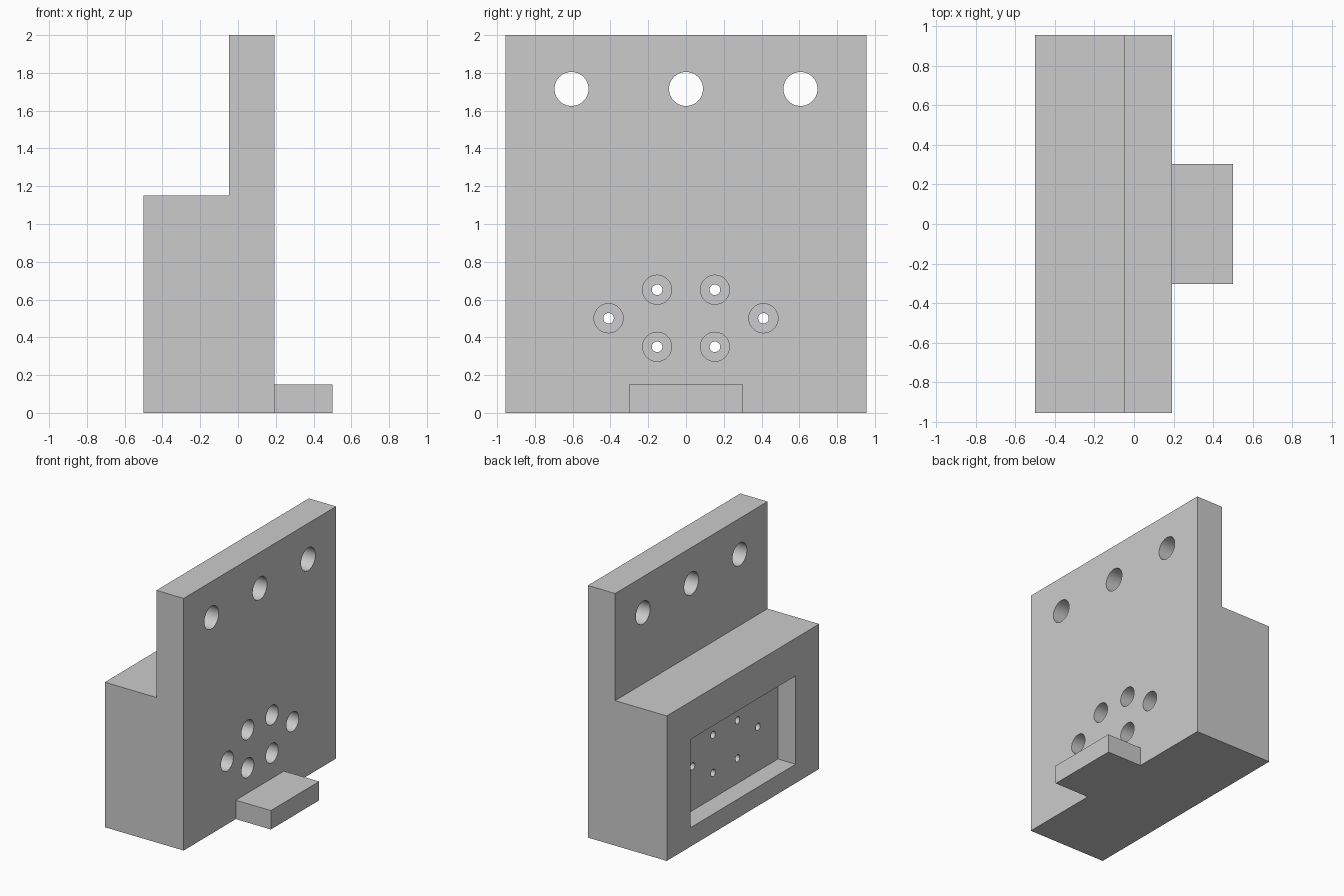
import bpy
import bmesh
import math
from mathutils import Matrix, Vector

cube = bpy.data.objects.get("Cube")
if cube:
    bpy.data.objects.remove(cube, do_unlink=True)

# Main dimensions
HALF_Y = 0.955
BACK, STEP, FACE, TAB_END = -0.5, -0.047, 0.192, 0.5
SHELF_Z, TOP_Z = 1.15, 2.0
POCKET_FLOOR = -0.345
BORE_FLOOR = -0.11

grey = bpy.data.materials.new("plain grey")
grey.use_nodes = True
grey.diffuse_color = (0.6, 0.6, 0.6, 1)
grey.node_tree.nodes["Principled BSDF"].inputs["Base Color"].default_value = (0.6, 0.6, 0.6, 1)


def make_object(name, bm):
    bmesh.ops.recalc_face_normals(bm, faces=bm.faces)
    mesh = bpy.data.meshes.new(name)
    bm.to_mesh(mesh)
    bm.free()
    mesh.materials.append(grey)
    obj = bpy.data.objects.new(name, mesh)
    bpy.context.collection.objects.link(obj)
    return obj


def box(name, low, high):
    low, high = Vector(low), Vector(high)
    bm = bmesh.new()
    bmesh.ops.create_cube(bm, size=1)
    bmesh.ops.scale(bm, vec=high - low, verts=bm.verts)
    bmesh.ops.translate(bm, vec=(low + high) / 2, verts=bm.verts)
    return make_object(name, bm)


def rods(name, centres, radius, x0, x1):
    """Cylinders along x at the given (y, z) centres."""
    bm = bmesh.new()
    for y, z in centres:
        place = Matrix.Translation(((x0 + x1) / 2, y, z)) @ Matrix.Rotation(math.pi / 2, 4, 'Y')
        bmesh.ops.create_cone(bm, cap_ends=True, segments=64, radius1=radius,
                              radius2=radius, depth=x1 - x0, matrix=place)
    return make_object(name, bm)


def combine(target, other, operation):
    other.hide_render = True
    mod = target.modifiers.new(other.name, 'BOOLEAN')
    mod.operation = operation
    mod.solver = 'EXACT'
    mod.object = other
    bpy.context.view_layer.objects.active = target
    bpy.ops.object.modifier_apply(modifier=mod.name)
    bpy.data.objects.remove(other, do_unlink=True)


# Stepped block: side profile extruded along y
profile = [(BACK, 0), (FACE, 0), (FACE, TOP_Z), (STEP, TOP_Z), (STEP, SHELF_Z), (BACK, SHELF_Z)]
bm = bmesh.new()
face = bm.faces.new([bm.verts.new((x, -HALF_Y, z)) for x, z in profile])
side = bmesh.ops.extrude_face_region(bm, geom=[face])["geom"]
bmesh.ops.translate(bm, vec=(0, 2 * HALF_Y, 0),
                    verts=[v for v in side if isinstance(v, bmesh.types.BMVert)])
block = make_object("mounting_block", bm)

# Locating tab at the foot
combine(block, box("foot_tab", (FACE - 0.05, -0.302, 0), (TAB_END, 0.302, 0.15)), 'UNION')

# Rectangular pocket in the back face
combine(block, box("pocket_cutter", (BACK - 0.1, -0.66, 0.15), (POCKET_FLOOR, 0.66, 0.85)), 'DIFFERENCE')

# Three through holes along the top
top_holes = [(y, 1.715) for y in (-0.606, 0, 0.606)]
combine(block, rods("top_hole_cutter", top_holes, 0.09, -0.2, 0.4), 'DIFFERENCE')

# Six counterbored screw holes opening into the pocket
screws = [(s * y, z) for s in (-1, 1) for y, z in ((0.153, 0.35), (0.153, 0.652), (0.41, 0.501))]
combine(block, rods("counterbore_cutter", screws, 0.077, BORE_FLOOR, 0.4), 'DIFFERENCE')
combine(block, rods("screw_hole_cutter", screws, 0.028, -0.42, 0.4), 'DIFFERENCE')

# Smooth hole walls, crisp edges
bpy.ops.object.select_all(action='DESELECT')
block.select_set(True)
bpy.context.view_layer.objects.active = block
bpy.ops.object.shade_smooth_by_angle(angle=math.radians(30))
